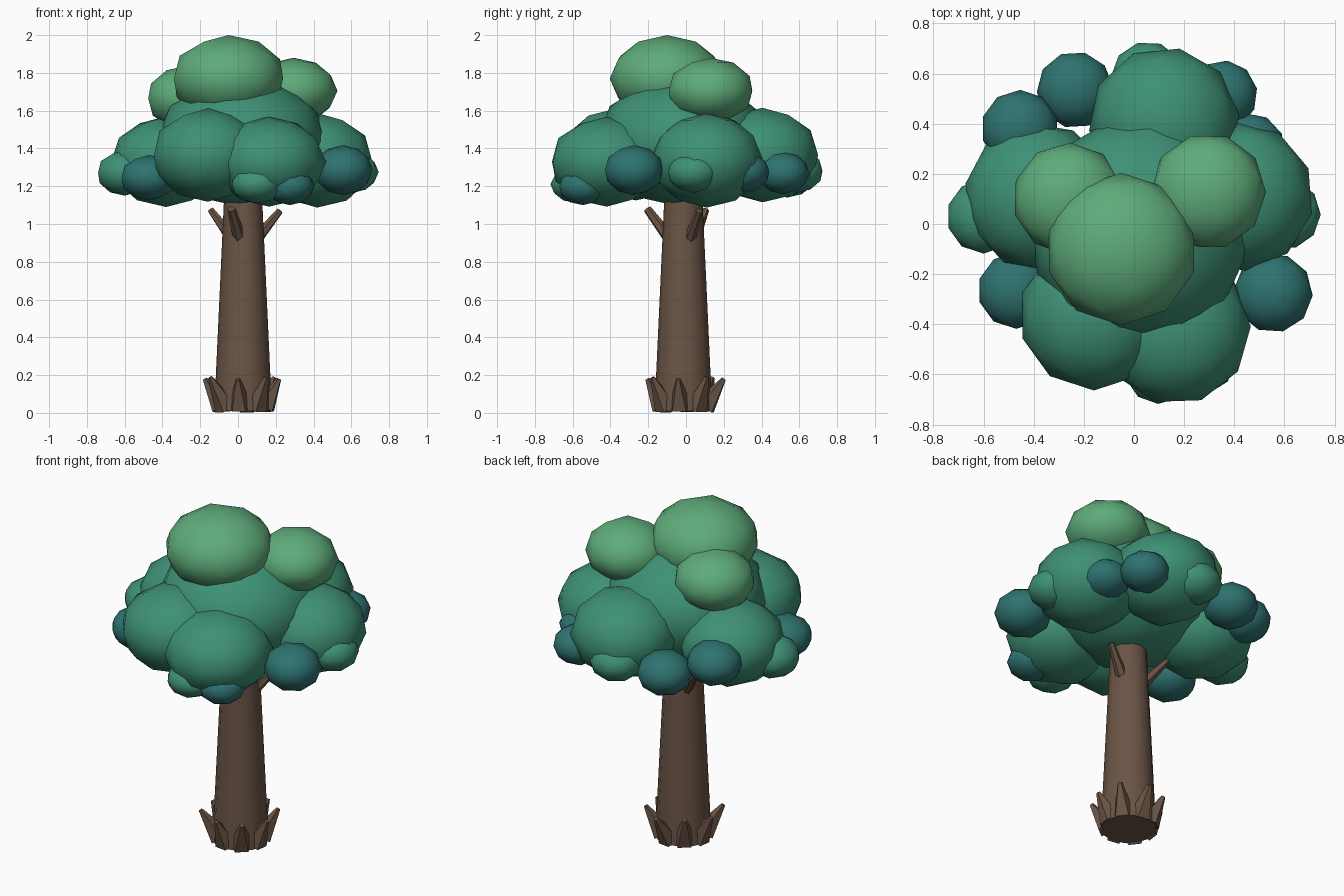
import bpy, math
from mathutils import Vector


def material(name, rgb):
    m = bpy.data.materials.new(name)
    m.diffuse_color = (*rgb, 1)
    return m


bark = material("bark_brown", (0.145, 0.09, 0.06))
leaf = material("leaf_green", (0.048, 0.28, 0.18))
light = material("light_green", (0.112, 0.41, 0.195))
teal = material("dark_teal", (0.027, 0.17, 0.162))


def finish(name, mat, angle):
    o = bpy.context.object
    o.name = name
    o.data.materials.append(mat)
    bpy.ops.object.shade_smooth_by_angle(angle=math.radians(angle))
    return o


def puff(name, mat, x, y, z, r, rz, turn=0.0):
    """Flattened low-poly ball of leaves."""
    bpy.ops.mesh.primitive_ico_sphere_add(subdivisions=2, radius=1)
    o = finish(name, mat, 60)
    o.location = (x, y, z)
    o.scale = (r * 1.02, r * 1.02, rz)
    o.rotation_euler.z = turn


def limb(name, a, b, r1, r2, sides, angle=40):
    """Tapered cylinder from point a to point b."""
    a, b = Vector(a), Vector(b)
    bpy.ops.mesh.primitive_cone_add(vertices=sides, radius1=r1, radius2=r2,
                                    depth=(b - a).length, location=(a + b) / 2)
    o = finish(name, bark, angle)
    o.rotation_euler = (b - a).to_track_quat('Z', 'Y').to_euler()
    return o


# Trunk
TX, TY = 0.027, -0.014
limb("trunk", (TX, TY, 0.01), (TX, TY, 1.22), 0.153, 0.097, 12)

# Roots flaring up and out around the base
for i in range(8):
    t = math.radians(45 * i - 8)
    c, s = math.cos(t), math.sin(t)
    tip = 0.205 + 0.012 * (i % 3 - 1)
    limb("root", (TX + 0.115 * c, TY + 0.115 * s, 0.03),
         (TX + tip * c, TY + tip * s, 0.18 + 0.008 * (i % 2)),
         0.062, 0.013, 5, 30)

# Broken branch stubs under the canopy
limb("branch_front", (0.015, -0.07, 0.90), (-0.035, -0.205, 1.08), 0.036, 0.022, 6)
limb("branch_right", (0.09, 0.015, 0.91), (0.222, 0.07, 1.07), 0.034, 0.018, 6)
limb("branch_left", (-0.03, 0.04, 0.92), (-0.145, 0.105, 1.075), 0.034, 0.018, 6)

# Canopy core and the five large puffs around it
puff("canopy_core", leaf, 0.02, -0.02, 1.44, 0.445, 0.35, 0.2)
for i, p in enumerate([
        (-0.16, -0.365, 1.365, 0.293, 0.247),
        (0.165, -0.42, 1.33, 0.295, 0.238),
        (0.42, 0.11, 1.337, 0.292, 0.25),
        (0.12, 0.405, 1.365, 0.295, 0.25),
        (-0.38, 0.11, 1.33, 0.291, 0.24)]):
    puff("large_puff", leaf, *p, 0.35 * i)

# Sunlit puffs on top
for i, p in enumerate([
        (-0.05, -0.10, 1.77, 0.298, 0.23),
        (0.295, 0.13, 1.705, 0.227, 0.175),
        (-0.26, 0.10, 1.665, 0.22, 0.175)]):
    puff("top_puff", light, *p, 0.3 * i)

# Small puffs in the main green
for i, p in enumerate([
        (-0.60, 0.03, 1.27, 0.145, 0.12),
        (0.605, 0.04, 1.275, 0.137, 0.11),
        (0.10, -0.58, 1.21, 0.135, 0.10),
        (0.055, 0.58, 1.28, 0.145, 0.115)]):
    puff("small_puff", leaf, *p, 0.3 * i)

# Small shaded puffs
for i, p in enumerate([
        (-0.47, -0.265, 1.245, 0.15, 0.12),
        (0.555, -0.275, 1.285, 0.155, 0.132),
        (0.355, 0.515, 1.27, 0.135, 0.112),
        (0.46, 0.30, 1.275, 0.14, 0.11),
        (-0.235, 0.535, 1.265, 0.15, 0.125),
        (-0.455, 0.38, 1.325, 0.152, 0.125),
        (0.275, -0.545, 1.20, 0.127, 0.10)]):
    puff("shaded_puff", teal, *p, 0.25 * i)
